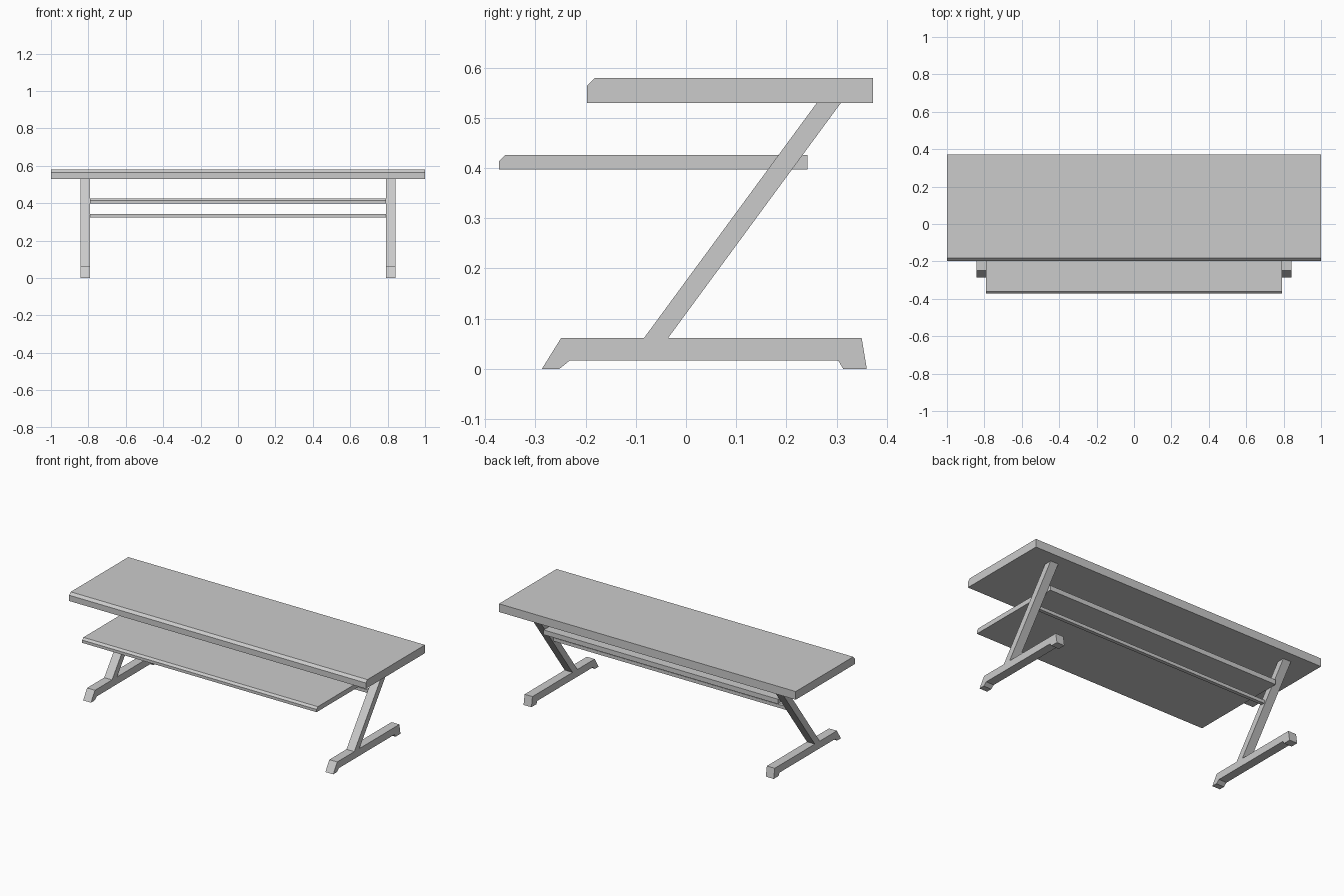
import bpy, bmesh

if "Cube" in bpy.data.objects:
    bpy.data.objects.remove(bpy.data.objects["Cube"])


def extrude_profile(name, profile, x0, x1):
    """Extrude a (y, z) outline along x."""
    bm = bmesh.new()
    face = bm.faces.new([bm.verts.new((x0, y, z)) for y, z in profile])
    ext = bmesh.ops.extrude_face_region(bm, geom=[face])
    verts = [v for v in ext["geom"] if isinstance(v, bmesh.types.BMVert)]
    bmesh.ops.translate(bm, verts=verts, vec=(x1 - x0, 0, 0))
    bmesh.ops.recalc_face_normals(bm, faces=bm.faces)
    mesh = bpy.data.meshes.new(name)
    bm.to_mesh(mesh)
    bm.free()
    obj = bpy.data.objects.new(name, mesh)
    bpy.context.collection.objects.link(obj)
    return obj


def board(name, half, y0, y1, z0, z1, c):
    """Flat board with a chamfered front top edge."""
    return extrude_profile(name, [(y0, z0), (y1, z0), (y1, z1),
                                  (y0 + c, z1), (y0, z1 - c)], -half, half)


# Table top and lower shelf
board("table_top", 1.0, -0.197, 0.372, 0.529, 0.579, 0.015)
board("shelf", 0.79, -0.372, 0.242, 0.397, 0.426, 0.012)

# Stretcher rail between the slanted legs
extrude_profile("stretcher_rail", [(0.126, 0.322), (0.148, 0.322),
                                   (0.148, 0.342), (0.126, 0.342)], -0.79, 0.79)

# Slanted legs and feet on both ends
leg = [(-0.084, 0.061), (-0.036, 0.061), (0.308, 0.529), (0.26, 0.529)]
foot = [(-0.287, 0), (-0.252, 0), (-0.231, 0.017), (0.303, 0.017),
        (0.313, 0), (0.36, 0), (0.35, 0.061), (-0.249, 0.061)]
for side, x0, x1 in (("left", -0.843, -0.79), ("right", 0.79, 0.843)):
    extrude_profile(side + "_leg", leg, x0, x1)
    extrude_profile(side + "_foot", foot, x0, x1)
